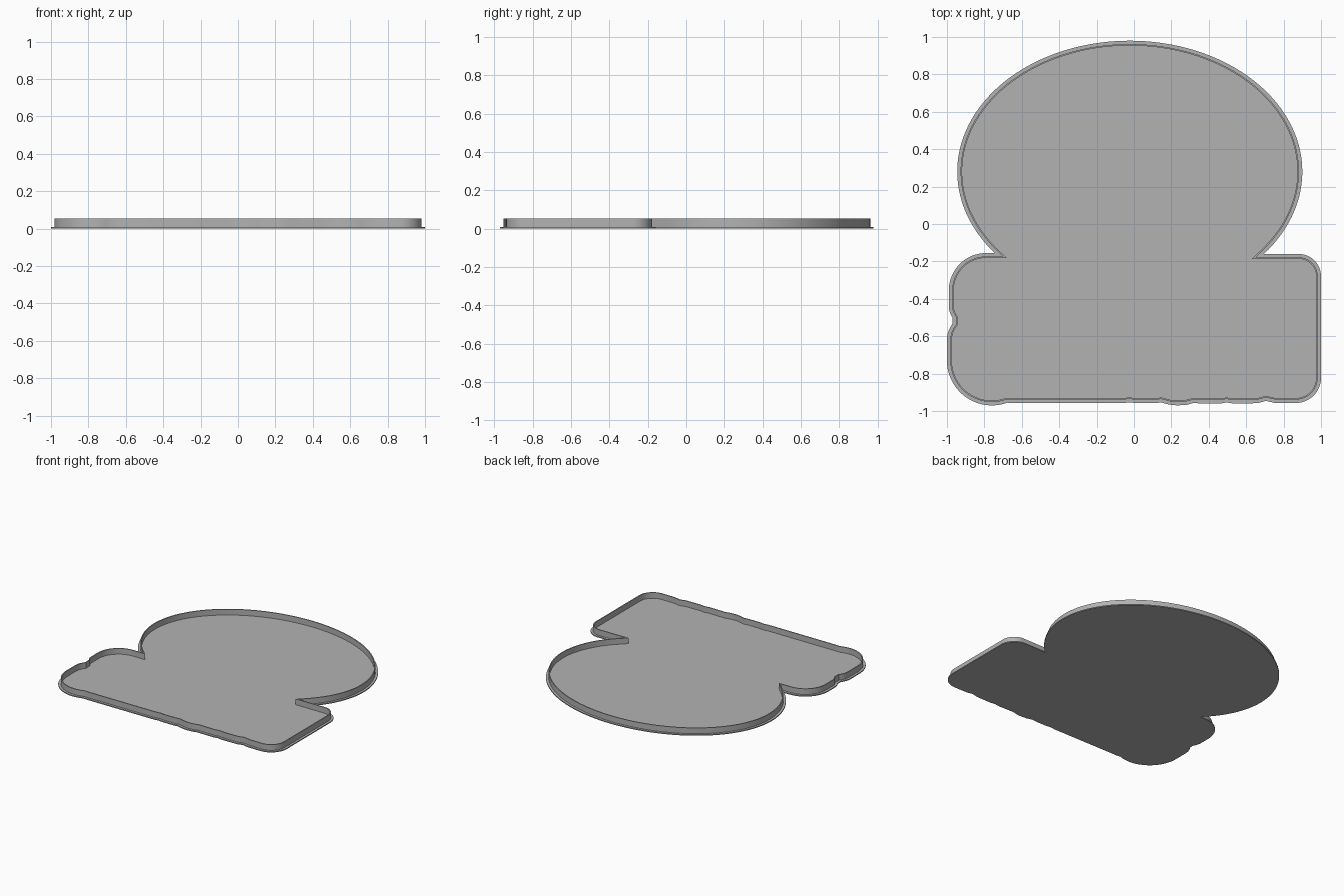
import bpy, bmesh, math
from mathutils import Vector

if "Cube" in bpy.data.objects:
    bpy.data.objects.remove(bpy.data.objects["Cube"])

FLANGE, WALL = 0.018, 0.008      # ledge outside the rim, rim thickness
FLOOR, TOP = 0.008, 0.053        # plate thickness, rim height

grey = bpy.data.materials.new("plain grey")
grey.diffuse_color = (0.45, 0.45, 0.45, 1)
grey.use_nodes = True
grey.node_tree.nodes["Principled BSDF"].inputs["Base Color"].default_value = grey.diffuse_color


def arc(cx, cy, rx, ry, a0, a1, n):
    """Points on an elliptical arc, angles in degrees."""
    angles = [math.radians(a0 + (a1 - a0) * i / n) for i in range(n + 1)]
    return [Vector((cx + rx * math.cos(a), cy + ry * math.sin(a))) for a in angles]


def inset(points, d):
    """Mitred inward offset of a counter-clockwise outline."""
    out = []
    for i, p in enumerate(points):
        a = (p - points[i - 1]).normalized()
        b = (points[(i + 1) % len(points)] - p).normalized()
        na, nb = Vector((-a.y, a.x)), Vector((-b.y, b.x))
        out.append(p + (na + nb) * d / (1 + na.dot(nb)))
    return out


def build(name, levels, closed_ring):
    """Skin stacked outlines; cap the ends or join last to first."""
    bm = bmesh.new()
    rings = [[bm.verts.new((p.x, p.y, z)) for p in pts] for pts, z in levels]
    pairs = list(zip(rings, rings[1:]))
    if closed_ring:
        pairs.append((rings[-1], rings[0]))
    else:
        bm.faces.new(rings[0][::-1])
        bm.faces.new(rings[-1])
    for lo, hi in pairs:
        for i in range(len(lo)):
            j = (i + 1) % len(lo)
            bm.faces.new((lo[i], lo[j], hi[j], hi[i]))
    bmesh.ops.recalc_face_normals(bm, faces=bm.faces)
    me = bpy.data.meshes.new(name)
    bm.to_mesh(me)
    bm.free()
    me.materials.append(grey)
    ob = bpy.data.objects.new(name, me)
    bpy.context.collection.objects.link(ob)
    bpy.context.view_layer.objects.active = ob
    ob.select_set(True)
    bpy.ops.object.shade_smooth_by_angle(angle=math.radians(30))
    ob.select_set(False)


# Outline, counter-clockwise from the right notch
outline = arc(-0.0225, 0.28, 0.9225, 0.70, -39, 218.4, 110)           # dome
outline += arc(-0.79, -0.355, 0.20, 0.20, 90, 180, 16)                # left shoulder
outline += arc(-0.89, -0.44, 0.10, 0.10, 180, 216, 5)                 # into side dent
outline += arc(-0.86, -0.62, 0.14, 0.14, 142, 180, 6)                 # out of dent
outline += arc(-0.76, -0.73, 0.24, 0.24, 180, 290, 20)                # lower left lobe
outline += [Vector(p) for p in (                                      # wavy lower edge
    (-0.64, -0.958), (-0.06, -0.958), (-0.025, -0.953), (0.01, -0.958),
    (0.11, -0.958), (0.145, -0.954), (0.19, -0.966), (0.23, -0.970),
    (0.28, -0.967), (0.315, -0.958), (0.46, -0.960), (0.495, -0.954),
    (0.53, -0.960), (0.66, -0.958), (0.705, -0.946), (0.75, -0.956))]
outline += arc(0.865, -0.822, 0.135, 0.135, -90, 0, 14)               # lower right corner
outline += arc(0.88, -0.28, 0.12, 0.12, 0, 90, 14)                    # upper right corner

rim_out = inset(outline, FLANGE)
rim_in = inset(outline, FLANGE + WALL)

build("base_plate", [(outline, 0), (outline, FLOOR)], False)
build("rim_wall", [(rim_out, FLOOR - 0.002), (rim_out, TOP),
                   (rim_in, TOP), (rim_in, FLOOR - 0.002)], True)
